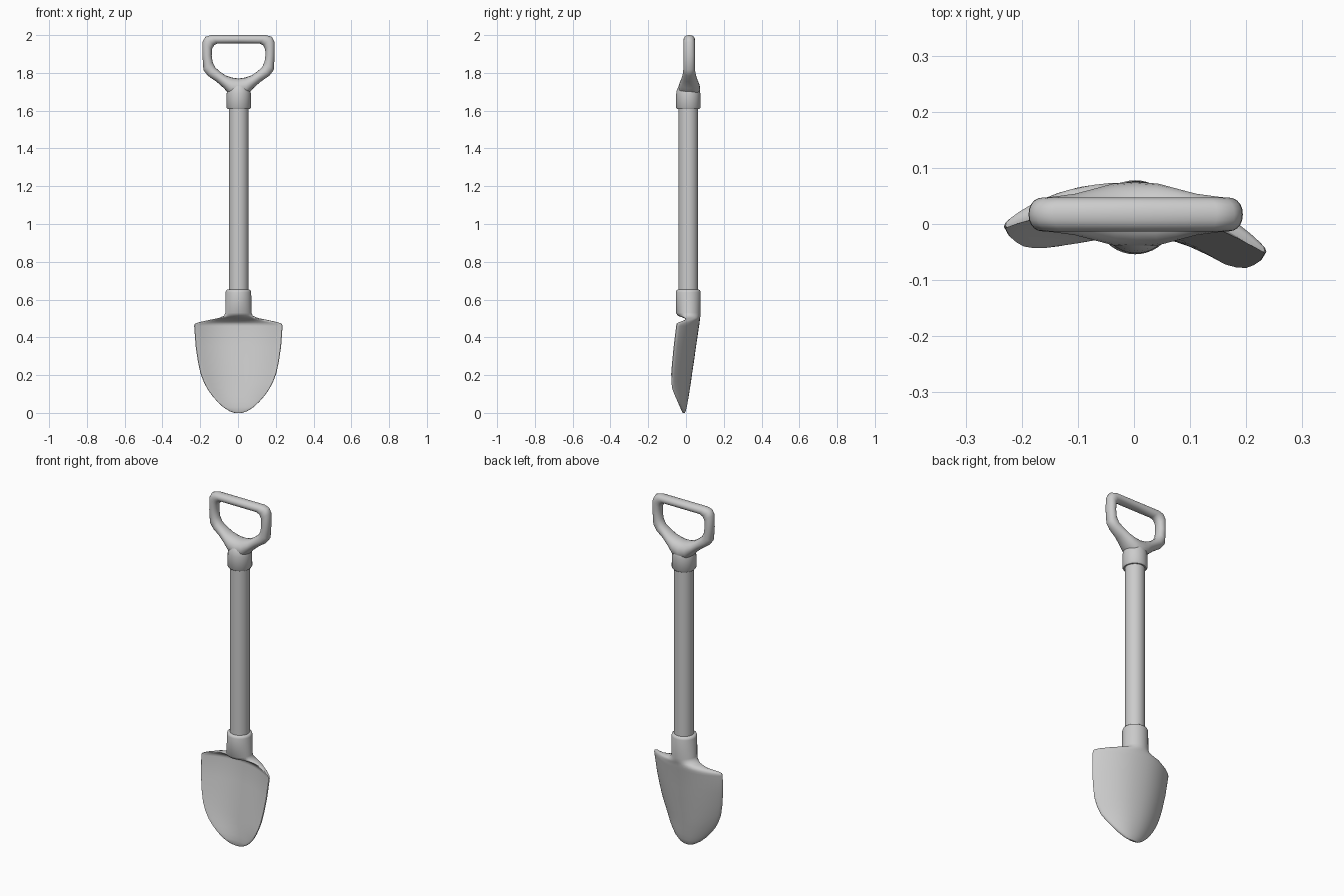
import bpy, bmesh, math


def loft(name, rings, closed=False):
    """Skin a list of equal-length point rings into one smooth object."""
    bm = bmesh.new()
    rows = [[bm.verts.new(p) for p in ring] for ring in rings]
    n = len(rows[0])
    pairs = list(zip(rows, rows[1:]))
    if closed:
        pairs.append((rows[-1], rows[0]))
    for a, b in pairs:
        for i in range(n):
            j = (i + 1) % n
            bm.faces.new((a[i], a[j], b[j], b[i]))
    if not closed:
        bm.faces.new(rows[0])
        bm.faces.new(rows[-1])
    bmesh.ops.recalc_face_normals(bm, faces=bm.faces)
    mesh = bpy.data.meshes.new(name)
    bm.to_mesh(mesh)
    bm.free()
    obj = bpy.data.objects.new(name, mesh)
    bpy.context.collection.objects.link(obj)
    bpy.ops.object.select_all(action='DESELECT')
    obj.select_set(True)
    bpy.context.view_layer.objects.active = obj
    bpy.ops.object.shade_smooth_by_angle(angle=math.radians(50))
    return obj


def angles(n):
    return [2 * math.pi * i / n for i in range(n)]


def circle(r, z, n=32, x=0.004, y=0.012):
    return [(x + r * math.cos(a), y + r * math.sin(a), z) for a in angles(n)]


def scoop_ring(z, w, depth, yc, t, power, n=40):
    """Curved, slightly twisted slice of the blade."""
    twist = 0.096 * min(1, max(0, (w - 0.068) / 0.1))
    ring = []
    for a in angles(n):
        c, s = math.cos(a), math.sin(a)
        y = yc - depth * abs(c) ** 2.2 + math.copysign(t * abs(s) ** power, s)
        ring.append((0.002 + w * c, y - twist * w * c, z))
    return ring


# Shaft
loft("shaft", [circle(0.052, 0.60), circle(0.052, 1.64)])

# Blade flowing up into its round socket: z, half width, scoop, centre y, half thickness, power
blade = [
    (0.000, 0.020, 0.000, -0.012, 0.005, 0.5),
    (0.008, 0.045, 0.006, -0.011, 0.009, 0.5),
    (0.030, 0.080, 0.018, -0.008, 0.012, 0.5),
    (0.058, 0.110, 0.031, -0.004, 0.013, 0.5),
    (0.090, 0.138, 0.046, 0.001, 0.013, 0.5),
    (0.125, 0.163, 0.060, 0.006, 0.013, 0.5),
    (0.165, 0.184, 0.069, 0.012, 0.013, 0.5),
    (0.210, 0.201, 0.074, 0.018, 0.013, 0.5),
    (0.270, 0.214, 0.077, 0.027, 0.013, 0.5),
    (0.350, 0.226, 0.079, 0.038, 0.013, 0.5),
    (0.460, 0.234, 0.081, 0.054, 0.013, 0.5),
    (0.471, 0.231, 0.080, 0.055, 0.014, 0.5),
    (0.479, 0.212, 0.068, 0.053, 0.017, 0.55),
    (0.492, 0.155, 0.032, 0.046, 0.026, 0.7),
    (0.502, 0.105, 0.012, 0.032, 0.042, 0.85),
    (0.514, 0.076, 0.002, 0.017, 0.060, 1),
    (0.530, 0.069, 0.000, 0.012, 0.066, 1),
    (0.638, 0.068, 0.000, 0.012, 0.066, 1),
    (0.648, 0.065, 0.000, 0.012, 0.063, 1),
    (0.653, 0.058, 0.000, 0.012, 0.056, 1),
    (0.653, 0.045, 0.000, 0.012, 0.045, 1),
]
loft("blade_and_socket", [scoop_ring(*row) for row in blade])

# Collar under the grip
collar = [(0.045, 1.608), (0.059, 1.608), (0.065, 1.616), (0.064, 1.690),
          (0.060, 1.712), (0.049, 1.735), (0.030, 1.752)]
loft("handle_collar", [circle(r, z) for r, z in collar])

# D-shaped grip: outer x, z, inner x, z, half depth (right half, bottom to top)
half = [
    (0.000, 1.660, 0.000, 1.770, 0.058),
    (0.045, 1.680, 0.035, 1.775, 0.055),
    (0.077, 1.718, 0.070, 1.787, 0.046),
    (0.115, 1.752, 0.100, 1.808, 0.037),
    (0.163, 1.785, 0.125, 1.830, 0.032),
    (0.186, 1.815, 0.138, 1.860, 0.030),
    (0.191, 1.890, 0.142, 1.893, 0.030),
    (0.190, 1.965, 0.141, 1.925, 0.030),
    (0.176, 1.991, 0.130, 1.946, 0.030),
    (0.145, 2.000, 0.112, 1.955, 0.030),
    (0.000, 2.000, 0.000, 1.955, 0.030),
]
loop = half + [(-ox, oz, -ix, iz, d) for ox, oz, ix, iz, d in half[-2:0:-1]]


def grip_ring(ox, oz, ix, iz, d, n=20):
    ring = []
    for a in angles(n):
        k = 0.5 + 0.5 * math.cos(a)
        s = math.sin(a)
        y = 0.017 + math.copysign(d * abs(s) ** 0.9, s)
        ring.append((0.003 + ix + (ox - ix) * k, y, iz + (oz - iz) * k))
    return ring


loft("d_grip", [grip_ring(*s) for s in loop], closed=True)
